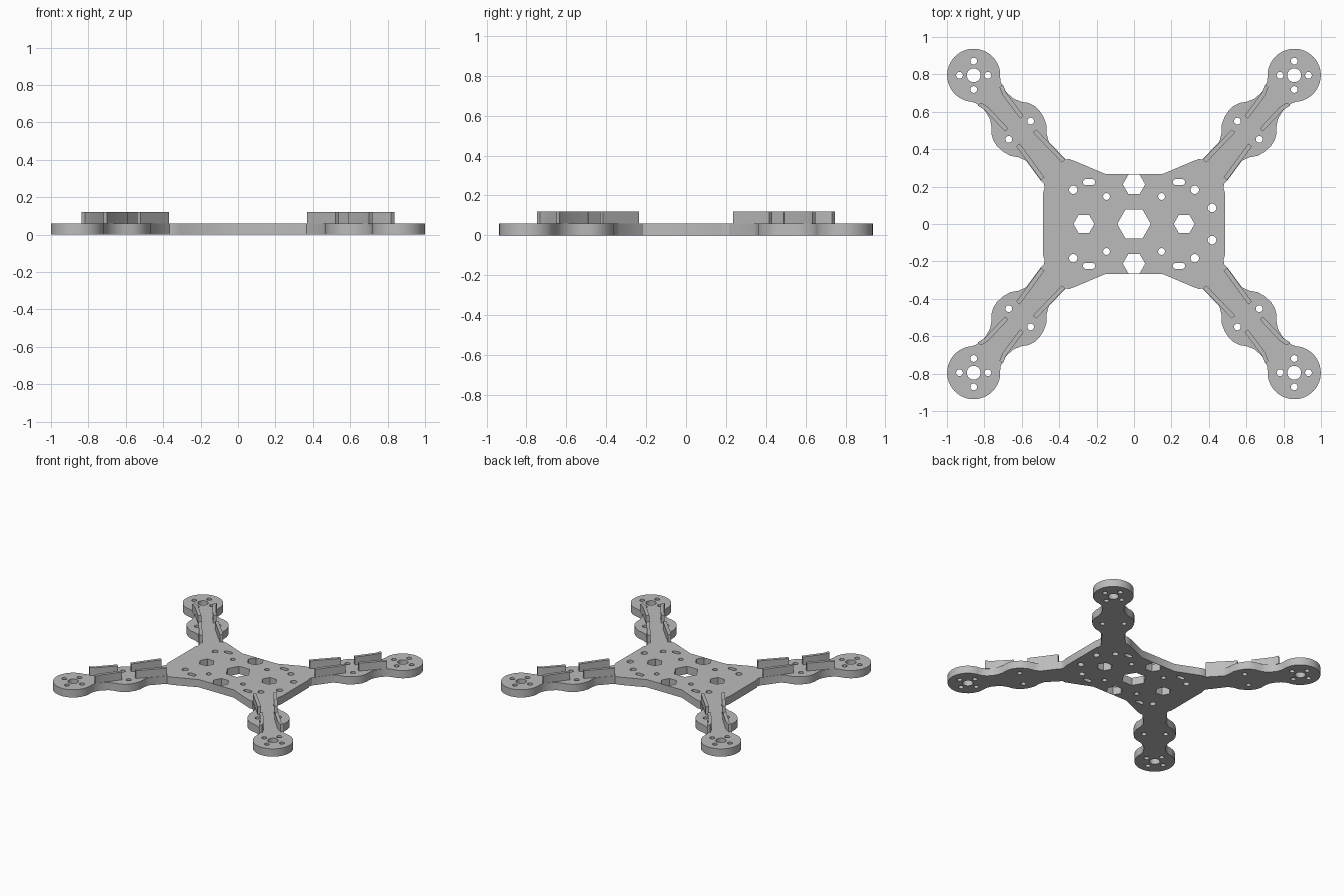
import bpy, bmesh
from math import sin, cos, pi, radians

cube = bpy.data.objects.get("Cube")
if cube:
    bpy.data.objects.remove(cube)

PLATE_H, RIB_TOP = 0.06, 0.12
MOTOR_X, MOTOR_Y, MOTOR_R = 0.857, 0.795, 0.142
ARM = radians(50)

grey = bpy.data.materials.new("plain grey")
grey.use_nodes = True
grey.diffuse_color = (0.5, 0.5, 0.5, 1)
grey.node_tree.nodes["Principled BSDF"].inputs["Base Color"].default_value = (0.5, 0.5, 0.5, 1)


def arm_point(u, v):
    """Arm coordinates (along, across) from the motor centre to the plate."""
    return (MOTOR_X + u * cos(ARM) - v * sin(ARM),
            MOTOR_Y + u * sin(ARM) + v * cos(ARM))


def ring(x, y, r, n=24):
    return [(x + r * cos(2 * pi * i / n), y + r * sin(2 * pi * i / n)) for i in range(n)]


def slot(x, y, half, r, n=8):
    right = [(x + half - r + r * cos(a), y + r * sin(a))
             for a in (-pi / 2 + pi * i / n for i in range(n + 1))]
    return right + [(2 * x - px, 2 * y - py) for px, py in right]


def flip(points, sx, sy):
    return [(x * sx, y * sy) for x, y in points]


def extruded(name, loops, z0, z1):
    """Solid with the first loop as outline and the others as holes."""
    curve = bpy.data.curves.new(name, 'CURVE')
    curve.dimensions, curve.fill_mode = '2D', 'BOTH'
    curve.extrude = (z1 - z0) / 2
    for loop in loops:
        spline = curve.splines.new('POLY')
        spline.points.add(len(loop) - 1)
        for p, (x, y) in zip(spline.points, loop):
            p.co = (x, y, 0, 1)
        spline.use_cyclic_u = True
    temp = bpy.data.objects.new(name + " profile", curve)
    bpy.context.collection.objects.link(temp)
    deps = bpy.context.evaluated_depsgraph_get()
    mesh = bpy.data.meshes.new_from_object(temp.evaluated_get(deps))
    bpy.data.objects.remove(temp)
    bm = bmesh.new()
    bm.from_mesh(mesh)
    bmesh.ops.remove_doubles(bm, verts=bm.verts, dist=1e-5)
    bmesh.ops.recalc_face_normals(bm, faces=bm.faces)
    bmesh.ops.translate(bm, verts=bm.verts, vec=(0, 0, (z0 + z1) / 2))
    bm.to_mesh(mesh)
    bm.free()
    mesh.materials.clear()
    mesh.materials.append(grey)
    obj = bpy.data.objects.new(name, mesh)
    bpy.context.collection.objects.link(obj)
    bpy.ops.object.select_all(action='DESELECT')
    obj.select_set(True)
    bpy.context.view_layer.objects.active = obj
    bpy.ops.object.shade_smooth_by_angle(angle=radians(30))
    return obj


# Frame outline: one quarter, with arm, side lobes and round motor mount
side = [(-.66, .087), (-.53, .079), (-.49, .098), (-.455, .127), (-.41, .143),
        (-.37, .148), (-.335, .144), (-.30, .128), (-.27, .103), (-.235, .084),
        (-.19, .076), (-.15, .078), (-.12, .088)]
steps = 36
mount = [(MOTOR_R * cos(a), MOTOR_R * sin(a))
         for a in (radians(135 - 270 * i / steps) for i in range(steps + 1))]
arm = side + mount + [(u, -v) for u, v in reversed(side)]
quarter = ([(.15, .266), (.31, .334), (.345, .347)] + [arm_point(*p) for p in arm]
           + [(.482, .215), (.478, .195), (.486, .165)])
outline = (quarter + flip(quarter[::-1], 1, -1)
           + flip(quarter, -1, -1) + flip(quarter[::-1], -1, 1))

# Holes: hexagonal windows, then screw holes and strap slots
holes = [ring(0, 0, .09, 6)]
for s in (-1, 1):
    holes += [ring(0, s * .212, .06, 6), ring(s * .268, 0, .056, 6),
              ring(.417, s * .086, .023)]
corner = [ring(.325, .183, .022), ring(.147, .147, .018), slot(.24, .224, .033, .016),
          ring(MOTOR_X, MOTOR_Y, .037)]
for d in (-.076, .076):
    corner += [ring(MOTOR_X + d, MOTOR_Y, .018), ring(MOTOR_X, MOTOR_Y + d, .018),
               ring(*arm_point(-.383, d), .018)]
quadrants = {"back_left": (1, 1), "back_right": (-1, 1),
             "front_left": (1, -1), "front_right": (-1, -1)}
for sx, sy in quadrants.values():
    holes += [flip(h, sx, sy) for h in corner]
extruded("frame_plate", [outline] + holes, 0, PLATE_H)

# Raised guide ribs on both edges of each arm
ribs = {"inner_rib": [(-.66, .073), (-.437, .058)],
        "outer_rib": [(-.337, .053), (-.18, .062), (-.137, .076)]}
for place, (sx, sy) in quadrants.items():
    for kind, path in ribs.items():
        for edge, s in (("a", 1), ("b", -1)):
            band = ([(u, s * (v + .012)) for u, v in path]
                    + [(u, s * (v - .012)) for u, v in reversed(path)])
            loop = flip([arm_point(*p) for p in band], sx, sy)
            extruded(f"{place}_{kind}_{edge}", [loop], PLATE_H - .004, RIB_TOP)
